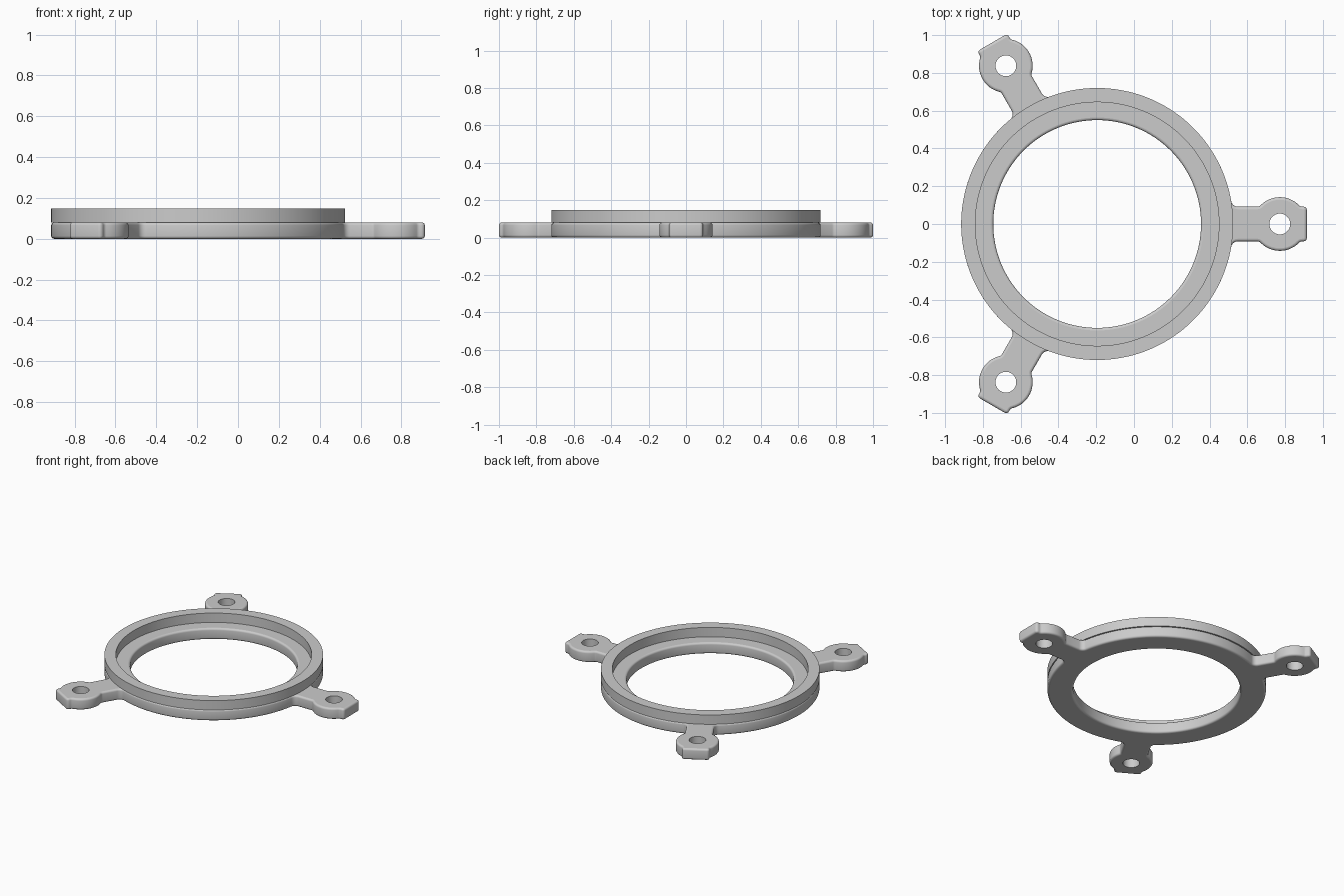
import bpy, bmesh
from math import sin, cos, pi, sqrt, atan2
from mathutils import Vector, Matrix

if "Cube" in bpy.data.objects:
    bpy.data.objects.remove(bpy.data.objects["Cube"])

CX = -0.195                      # ring centre in x
R, R_STEP, R_HOLE = 0.72, 0.645, 0.55
H_BASE, H_TOP = 0.08, 0.148
LUG, LUG_R, LUG_HOLE = 0.967, 0.142, 0.055
W, TIP, BEV = 0.092, 1.11, 0.014  # arm half width, arm end, edge rounding


def arc(cx, cy, r, a0, a1, n):
    return [Vector((cx + r * cos(a0 + (a1 - a0) * i / n),
                    cy + r * sin(a0 + (a1 - a0) * i / n))) for i in range(n + 1)]


def circle(cx, cy, r, n):
    # clockwise, so that insets move into the material around a hole
    return arc(cx, cy, r, 0, -2 * pi, n)[:-1]


def inset(pts, d):
    out = []
    for i, p in enumerate(pts):
        a = (p - pts[i - 1]).normalized()
        b = (pts[(i + 1) % len(pts)] - p).normalized()
        n = Vector((-a.y - b.y, a.x + b.x)).normalized()
        out.append(p + n * d / max(0.5, n.dot(Vector((-a.y, a.x)))))
    return out


def finish(name, bm):
    bmesh.ops.recalc_face_normals(bm, faces=bm.faces[:])
    me = bpy.data.meshes.new(name)
    bm.to_mesh(me)
    bm.free()
    ob = bpy.data.objects.new(name, me)
    bpy.context.collection.objects.link(ob)
    ob.location.x = CX
    bpy.ops.object.select_all(action='DESELECT')
    ob.select_set(True)
    bpy.context.view_layer.objects.active = ob
    bpy.ops.object.shade_smooth_by_angle(angle=0.6)
    for p in me.polygons:
        if abs(p.normal.z) > 0.999:
            p.use_smooth = False
    return ob


def plate(name, loops, z0, z1):
    # loops: (points, edge rounding); walls per loop, then filled caps
    bm = bmesh.new()
    caps = ([], [])
    for pts, b in loops:
        if b:
            q = [(b * (1 - sin(t)), b * (1 - cos(t))) for t in [i * pi / 8 for i in range(5)]]
            levels = [(d, z0 + z) for d, z in q] + [(d, z1 - z) for d, z in reversed(q)]
        else:
            levels = [(0, z0), (0, z1)]
        rings = [[bm.verts.new((p.x, p.y, z)) for p in inset(pts, d)] for d, z in levels]
        n = len(pts)
        for lo, hi in zip(rings, rings[1:]):
            for i in range(n):
                j = (i + 1) % n
                bm.faces.new((lo[i], lo[j], hi[j], hi[i]))
        for cap, ring in zip(caps, (rings[0], rings[-1])):
            cap.extend(bm.edges.get((ring[i], ring[i - 1])) for i in range(n))
    for cap in caps:
        bmesh.ops.triangle_fill(bm, edges=cap, use_beauty=True, use_dissolve=False)
    return finish(name, bm)


# Outline of one arm (lower half mirrored), followed by the ring arc to the next
f, g, k = 0.035, 0.022, 0.018    # fillets: ring, lug, tip corner
fx = sqrt((R + f) ** 2 - (W + f) ** 2)
phi = atan2(W + f, fx)
d = sqrt((LUG_R + g) ** 2 - (W + g) ** 2)
a = atan2(W + g, d)
half = (arc(fx, -W - f, f, pi - phi, pi / 2, 6)
        + arc(LUG - d, -W - g, g, pi / 2, a, 5)
        + arc(LUG, 0, LUG_R, a - pi, -a, 16)[1:]
        + arc(LUG + d, -W - g, g, pi - a, pi / 2, 5)[1:]
        + arc(TIP - k, -W + k, k, -pi / 2, 0, 5))
sector = half + [Vector((p.x, -p.y)) for p in reversed(half)]
sector += arc(0, 0, R, phi, 2 * pi / 3 - phi, 40)[1:-1]

outline, holes = [], []
for i in range(3):
    t = i * 2 * pi / 3
    rot = Matrix.Rotation(t, 2)
    outline += [rot @ p for p in sector]
    holes.append((circle(LUG * cos(t), LUG * sin(t), LUG_HOLE, 40), 0))

# Base ring with three mounting lugs
plate("base_with_lugs", [(outline, BEV), (circle(0, 0, R_HOLE, 128), BEV)] + holes, 0, H_BASE)

# Raised rim around the recess
plate("raised_rim", [(circle(0, 0, R, 144)[::-1], 0), (circle(0, 0, R_STEP, 144), 0)],
      H_BASE, H_TOP)
